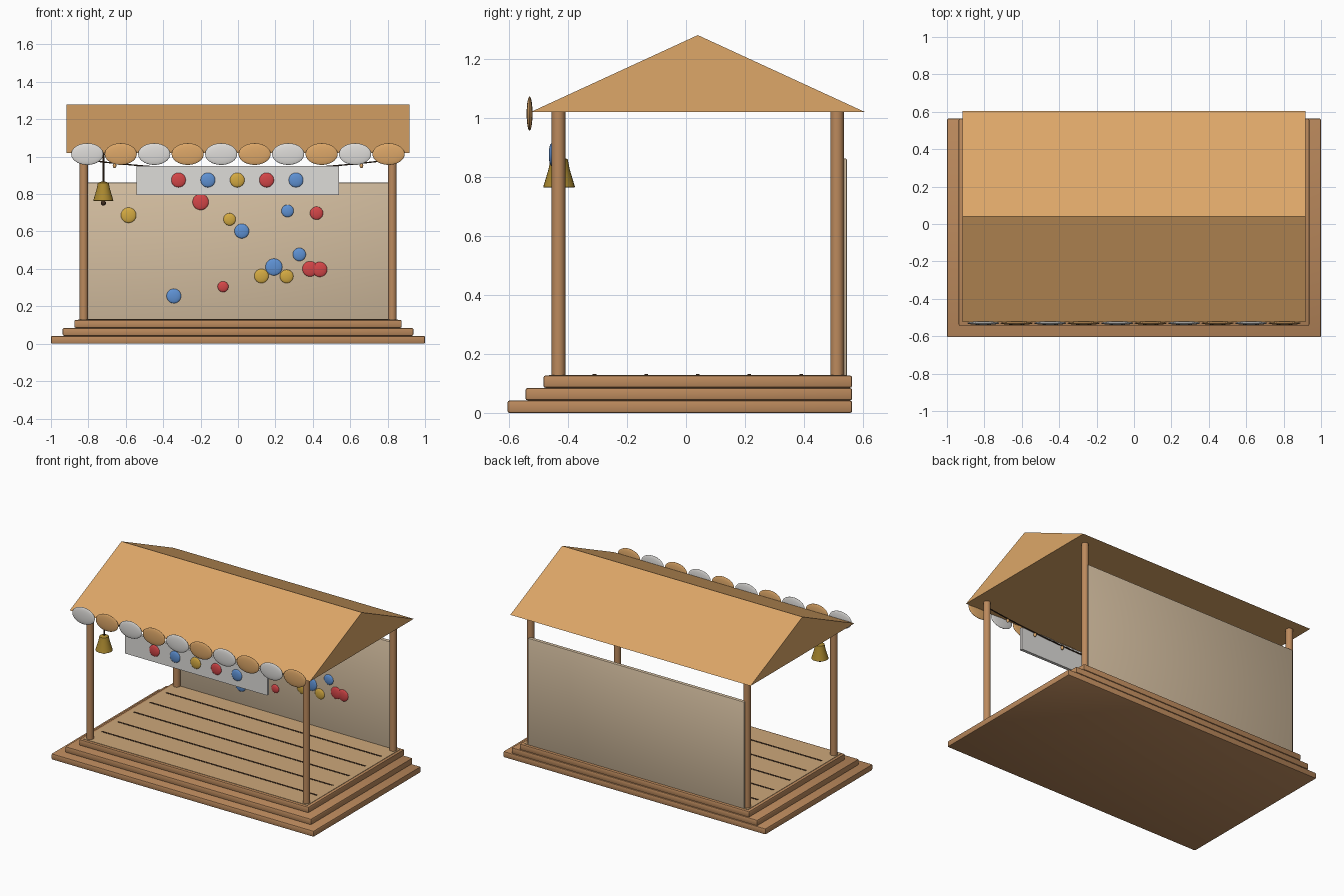
import bpy, bmesh, math
from mathutils import Matrix, Vector

if "Cube" in bpy.data.objects:
    bpy.data.objects.remove(bpy.data.objects["Cube"])


def material(name, r, g, b):
    def lin(c):
        c /= 255
        return c / 12.92 if c < 0.04045 else ((c + 0.055) / 1.055) ** 2.4
    m = bpy.data.materials.new(name)
    m.diffuse_color = (lin(r), lin(g), lin(b), 1)
    m.use_nodes = True
    m.node_tree.nodes["Principled BSDF"].inputs["Base Color"].default_value = m.diffuse_color
    return m


ROOF = material("roof_tan", 221, 167, 104)
WHITE = material("off_white", 222, 220, 217)
WALL = material("wall_beige", 212, 190, 160)
WOOD = material("wood_brown", 188, 138, 93)
FLOOR = material("floor_tan", 205, 168, 122)
DARK = material("dark_brown", 62, 44, 30)
BELL = material("bell_brass", 172, 138, 48)
GOLD = material("gold", 212, 170, 66)
RED = material("red", 212, 70, 72)
BLUE = material("blue", 95, 146, 212)


def finish(name, bm, mat, smooth=True):
    bmesh.ops.recalc_face_normals(bm, faces=bm.faces)
    me = bpy.data.meshes.new(name)
    bm.to_mesh(me)
    bm.free()
    me.materials.append(mat)
    ob = bpy.data.objects.new(name, me)
    bpy.context.collection.objects.link(ob)
    if smooth:
        bpy.ops.object.select_all(action='DESELECT')
        ob.select_set(True)
        bpy.context.view_layer.objects.active = ob
        bpy.ops.object.shade_smooth_by_angle(angle=math.radians(35))
    return ob


def box(name, mat, x, y, z, bevel=0.0):
    """Box from (min, max) ranges with optional rounded edges."""
    bm = bmesh.new()
    bmesh.ops.create_cube(bm, size=1)
    for v in bm.verts:
        v.co = Vector([(lo + hi) / 2 + c * (hi - lo) for c, (lo, hi) in zip(v.co, (x, y, z))])
    if bevel:
        bmesh.ops.bevel(bm, geom=bm.edges[:], offset=bevel, segments=2, profile=0.5, affect='EDGES')
    return finish(name, bm, mat, bool(bevel))


def ellipsoid(name, mat, center, radii, seg=24):
    bm = bmesh.new()
    bmesh.ops.create_uvsphere(bm, u_segments=seg, v_segments=seg // 2, radius=1,
                              matrix=Matrix.Translation(center) @ Matrix.Diagonal((*radii, 1)))
    return finish(name, bm, mat)


def lathe(name, mat, center, profile, seg=24):
    """Spin a (radius, z) profile around a vertical axis."""
    bm = bmesh.new()
    rings = [[bm.verts.new((center[0] + r * math.cos(2 * math.pi * i / seg),
                            center[1] + r * math.sin(2 * math.pi * i / seg), z))
              for i in range(seg)] for r, z in profile]
    for a, b in zip(rings, rings[1:]):
        for i in range(seg):
            j = (i + 1) % seg
            bm.faces.new((a[i], a[j], b[j], b[i]))
    bm.faces.new(rings[0])
    bm.faces.new(rings[-1])
    return finish(name, bm, mat)


# Stepped base, flush at the back
for i in range(3):
    w = 1 - 0.0625 * i
    box(f"base_step_{i + 1}", WOOD, (-w, w), (-0.605 + 0.061 * i, 0.563),
        (0.0425 * i, 0.0425 * (i + 1) - 0.001), 0.007)

# Plank floor with dark seams
box("floor", FLOOR, (-0.855, 0.855), (-0.465, 0.545), (0.11, 0.129))
for i in range(5):
    y = -0.31 + 0.175 * i
    box(f"floor_seam_{i + 1}", DARK, (-0.82, 0.82), (y - 0.006, y + 0.006), (0.12, 0.131))

# Corner posts
for side, x in (("left", -0.825), ("right", 0.825)):
    for end, y in (("front", -0.432), ("back", 0.512)):
        lathe(f"{end}_{side}_post", WOOD, (x, y), [(0.023, 0.125), (0.023, 1.025)])

# Back wall
box("back_wall", WALL, (-0.825, 0.825), (0.52, 0.546), (0.125, 0.862), 0.006)

# Solid gable roof
bm = bmesh.new()
ends = [[bm.verts.new((x, y, z)) for y, z in ((-0.525, 1.02), (0.605, 1.02), (0.04, 1.28))]
        for x in (-0.916, 0.916)]
bm.faces.new(ends[0])
bm.faces.new(ends[1])
for i in range(3):
    j = (i + 1) % 3
    bm.faces.new((ends[0][i], ends[0][j], ends[1][j], ends[1][i]))
finish("roof", bm, ROOF, False)

# Alternating scallops along the front eave
for i in range(10):
    ellipsoid(f"scallop_{i + 1}", ROOF if i % 2 else WHITE,
              (-0.806 + 0.179 * i, -0.53, 1.014), (0.086, 0.01, 0.058), 32)

# Hanging sign with coloured dots
box("sign", WHITE, (-0.543, 0.541), (-0.454, -0.434), (0.796, 0.951))
for i, mat in enumerate((RED, BLUE, GOLD, RED, BLUE)):
    ellipsoid(f"sign_dot_{i + 1}", mat, (-0.318 + 0.157 * i, -0.455, 0.875), (0.039, 0.01, 0.039))

# Dots scattered on the back wall: x, z, radius
dots = {
    GOLD: ((-0.585, 0.687, 0.041), (-0.045, 0.665, 0.033), (0.125, 0.362, 0.038), (0.26, 0.36, 0.036)),
    RED: ((-0.2, 0.758, 0.043), (0.42, 0.698, 0.035), (0.385, 0.4, 0.041), (0.437, 0.397, 0.04),
          (-0.08, 0.305, 0.029)),
    BLUE: ((0.02, 0.602, 0.039), (0.265, 0.71, 0.033), (0.328, 0.477, 0.035), (0.192, 0.41, 0.045),
           (-0.343, 0.255, 0.039)),
}
for mat, group in dots.items():
    for i, (x, z, r) in enumerate(group):
        ellipsoid(f"wall_dot_{mat.name}_{i + 1}", mat, (x, 0.52, z), (r, 0.01, r))

# Sagging string between the front posts, with small bulbs
def sag(x):
    return 0.93 + 0.08 * x * x


curve = bpy.data.curves.new("light_string", 'CURVE')
curve.dimensions = '3D'
curve.bevel_depth = 0.004
curve.bevel_resolution = 1
spline = curve.splines.new('POLY')
spline.points.add(20)
for i, p in enumerate(spline.points):
    x = -0.825 + 1.65 * i / 20
    p.co = (x, -0.428, sag(x), 1)
curve.materials.append(DARK)
bpy.context.collection.objects.link(bpy.data.objects.new("light_string", curve))
for i in range(7):
    x = -0.66 + 0.22 * i
    ellipsoid(f"bulb_{i + 1}", ROOF, (x, -0.428, sag(x) - 0.014), (0.01, 0.01, 0.013), 12)

# Bell on a rope with a clapper
bell_at = (-0.72, -0.43)
lathe("bell_rope", DARK, bell_at, [(0.005, 0.855), (0.005, 1.02)], 8)
lathe("bell", BELL, bell_at, [(0.012, 0.866), (0.029, 0.86), (0.036, 0.825), (0.054, 0.765), (0.05, 0.763)])
ellipsoid("bell_clapper", DARK, (*bell_at, 0.752), (0.014, 0.014, 0.014), 16)
